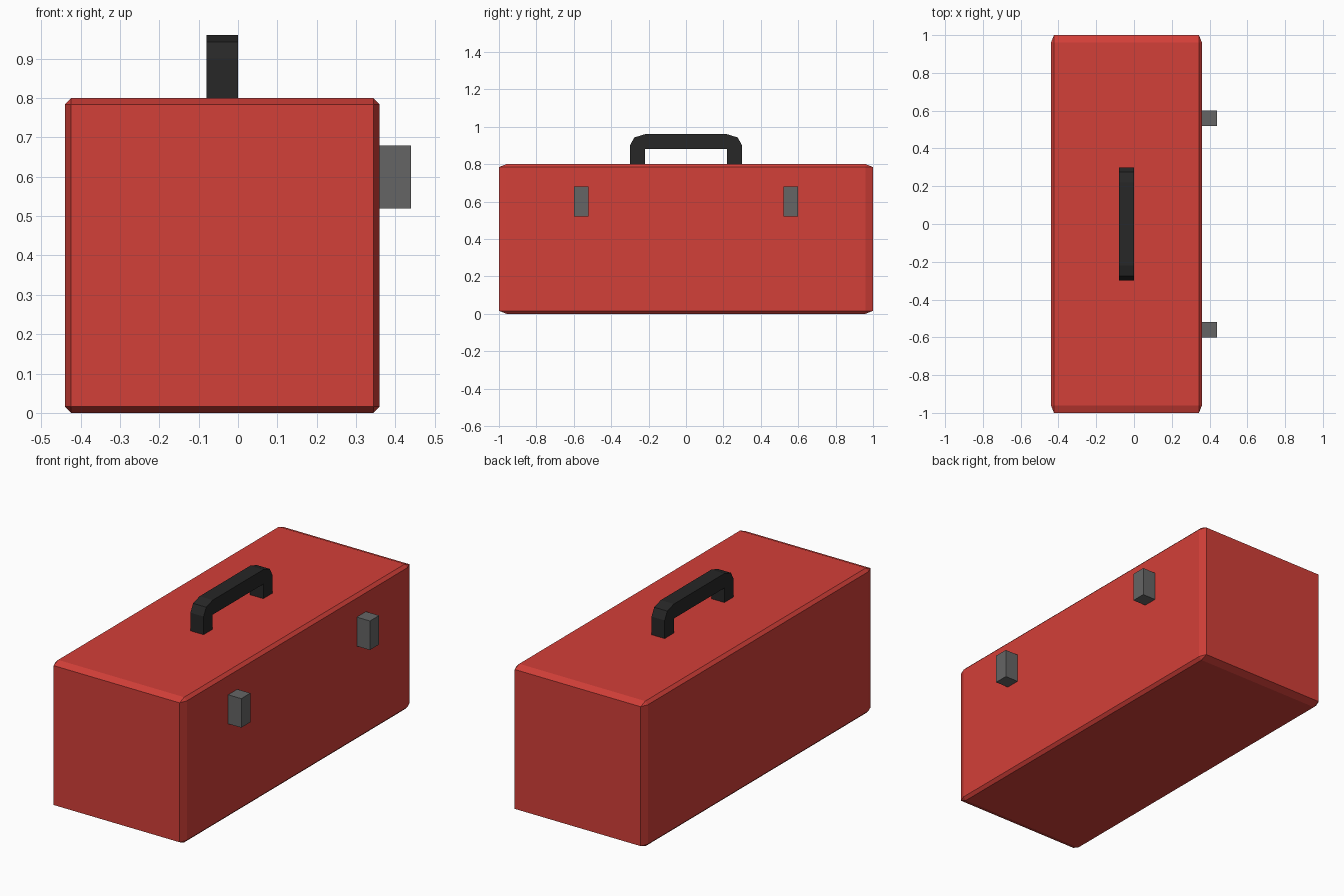
import bpy, bmesh, math

if "Cube" in bpy.data.objects:
    bpy.data.objects.remove(bpy.data.objects["Cube"])


def material(name, rgb):
    mat = bpy.data.materials.new(name)
    mat.diffuse_color = (*rgb, 1.0)
    mat.use_nodes = True
    mat.node_tree.nodes["Principled BSDF"].inputs["Base Color"].default_value = mat.diffuse_color
    return mat


def finish(name, bm, mat):
    bmesh.ops.recalc_face_normals(bm, faces=bm.faces[:])
    mesh = bpy.data.meshes.new(name)
    bm.to_mesh(mesh)
    bm.free()
    mesh.materials.append(mat)
    obj = bpy.data.objects.new(name, mesh)
    bpy.context.collection.objects.link(obj)
    return obj


def block(name, center, size, mat, bevel=0.0):
    # The bevel is cut on a unit cube, so it stretches with the size
    bm = bmesh.new()
    bmesh.ops.create_cube(bm, size=1.0)
    if bevel:
        bmesh.ops.bevel(bm, geom=bm.edges[:], offset=bevel, segments=1,
                        affect='EDGES', profile=0.5)
    bmesh.ops.scale(bm, vec=size, verts=bm.verts[:])
    obj = finish(name, bm, mat)
    obj.location = center
    return obj


red = material("red_paint", (0.65, 0.05, 0.04))
black = material("black_grip", (0.02, 0.02, 0.02))
steel = material("grey_latch", (0.13, 0.13, 0.13))

# Box body with chamfered edges
block("box_body", (-0.04, 0, 0.4), (0.8, 2.0, 0.8), red, bevel=0.02)

# Two latches on the +x side
for side, label in ((-1, "front"), (1, "back")):
    block(f"{label}_latch", (0.40, side * 0.56, 0.60), (0.08, 0.08, 0.16), steel)

# Carry handle: half outline in (y, z), mirrored and extruded along x
outer = [(0.30, 0.80), (0.30, 0.90)]
outer.append((0.22 + 0.08 * math.cos(math.pi / 4), 0.90 + 0.06 * math.sin(math.pi / 4)))
outer.append((0.22, 0.96))
inner = [(0.22, 0.88), (0.22, 0.80)]
outline = (outer + [(-y, z) for y, z in reversed(outer)]
           + [(-y, z) for y, z in reversed(inner)] + inner)
bm = bmesh.new()
face = bm.faces.new([bm.verts.new((-0.08, y, z)) for y, z in outline])
extruded = bmesh.ops.extrude_face_region(bm, geom=[face], use_keep_orig=True)
moved = [v for v in extruded["geom"] if isinstance(v, bmesh.types.BMVert)]
bmesh.ops.translate(bm, vec=(0.08, 0, 0), verts=moved)
finish("carry_handle", bm, black)
